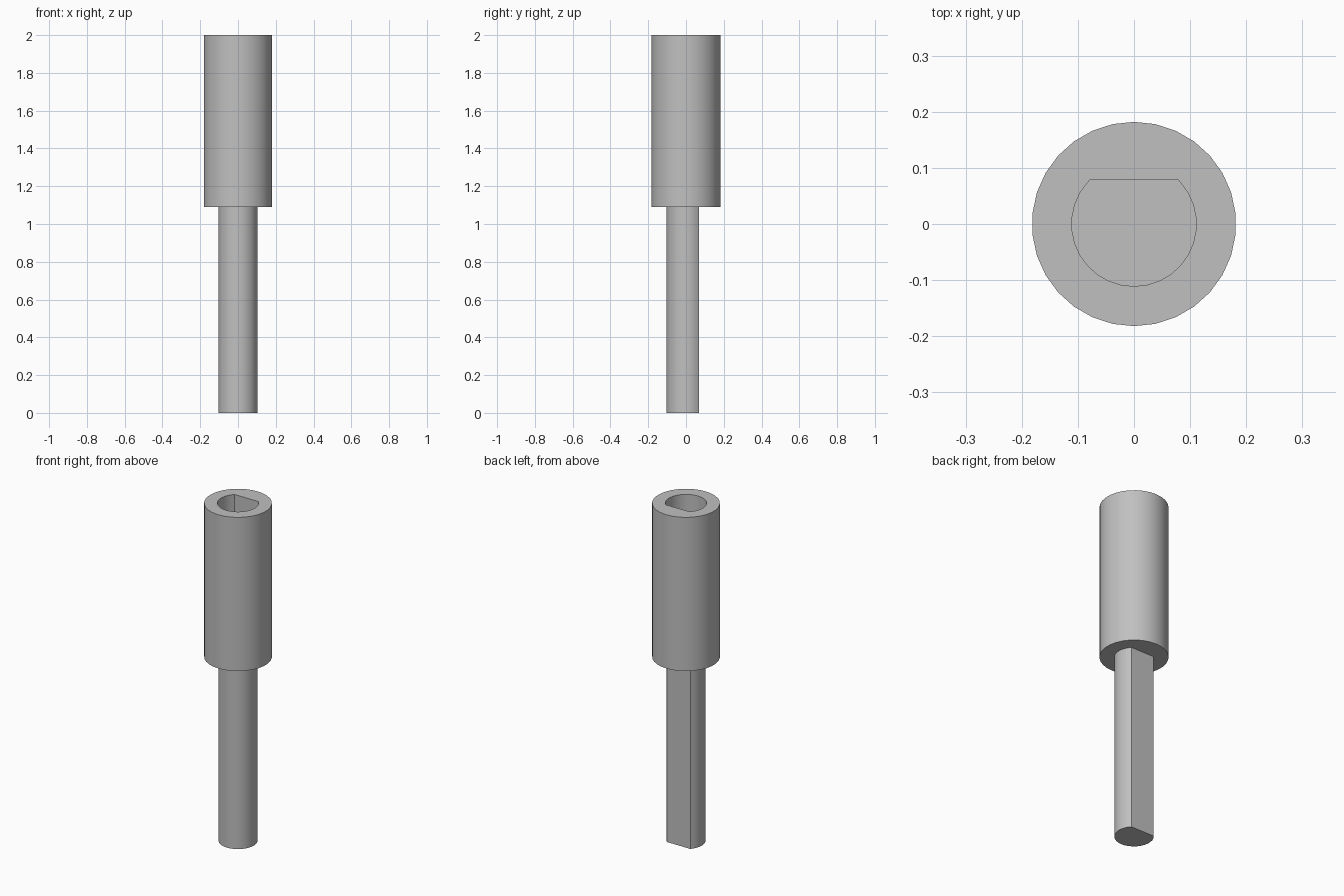
import bpy
import bmesh
import math

if "Cube" in bpy.data.objects:
    bpy.data.objects.remove(bpy.data.objects["Cube"], do_unlink=True)

SIDES = 30
SHOULDER, TOP, SOCKET_DEPTH = 1.09, 2.0, 0.75

grey = bpy.data.materials.new("plain grey")
grey.use_nodes = True
grey.diffuse_color = (0.53, 0.53, 0.53, 1)
grey.node_tree.nodes["Principled BSDF"].inputs["Base Color"].default_value = grey.diffuse_color


def round_profile(radius, flat=None):
    """Circle outline, optionally cut straight across at y = flat."""
    start = math.pi / 2
    points = []
    for i in range(SIDES):
        a = start + math.tau * i / SIDES
        points.append((radius * math.cos(a), radius * math.sin(a)))
    if flat is None:
        return points
    half = math.sqrt(radius ** 2 - flat ** 2)
    kept = [p for p in points if p[1] < flat - 0.001]
    return [(-half, flat)] + kept + [(half, flat)]


def prism(name, profile, bottom, top):
    """Extrude a profile upwards into a closed solid."""
    bm = bmesh.new()
    base = bm.faces.new([bm.verts.new((x, y, bottom)) for x, y in profile])
    extruded = bmesh.ops.extrude_face_region(bm, geom=[base], use_keep_orig=True)
    raised = [g for g in extruded["geom"] if isinstance(g, bmesh.types.BMVert)]
    bmesh.ops.translate(bm, verts=raised, vec=(0, 0, top - bottom))
    bmesh.ops.recalc_face_normals(bm, faces=bm.faces)
    mesh = bpy.data.meshes.new(name)
    bm.to_mesh(mesh)
    bm.free()
    mesh.materials.append(grey)
    obj = bpy.data.objects.new(name, mesh)
    bpy.context.collection.objects.link(obj)
    return obj


def select_only(obj):
    bpy.ops.object.select_all(action="DESELECT")
    obj.select_set(True)
    bpy.context.view_layer.objects.active = obj


# Shaft with a flat along its back
shaft = prism("shaft", round_profile(0.104, 0.07), 0, SHOULDER)

# Sleeve with a matching D-shaped blind socket in its top
sleeve = prism("sleeve", round_profile(0.182), SHOULDER, TOP)
cutter = prism("socket_cutter", round_profile(0.111, 0.079), TOP - SOCKET_DEPTH, TOP + 0.1)
cutter.hide_render = True
cut = sleeve.modifiers.new("socket", "BOOLEAN")
cut.operation = "DIFFERENCE"
cut.solver = "EXACT"
cut.object = cutter
select_only(sleeve)
bpy.ops.object.modifier_apply(modifier=cut.name)
bpy.data.objects.remove(cutter, do_unlink=True)

# Smooth round walls, crisp rims and flats
for part in (shaft, sleeve):
    select_only(part)
    bpy.ops.object.shade_smooth_by_angle(angle=math.radians(25))
